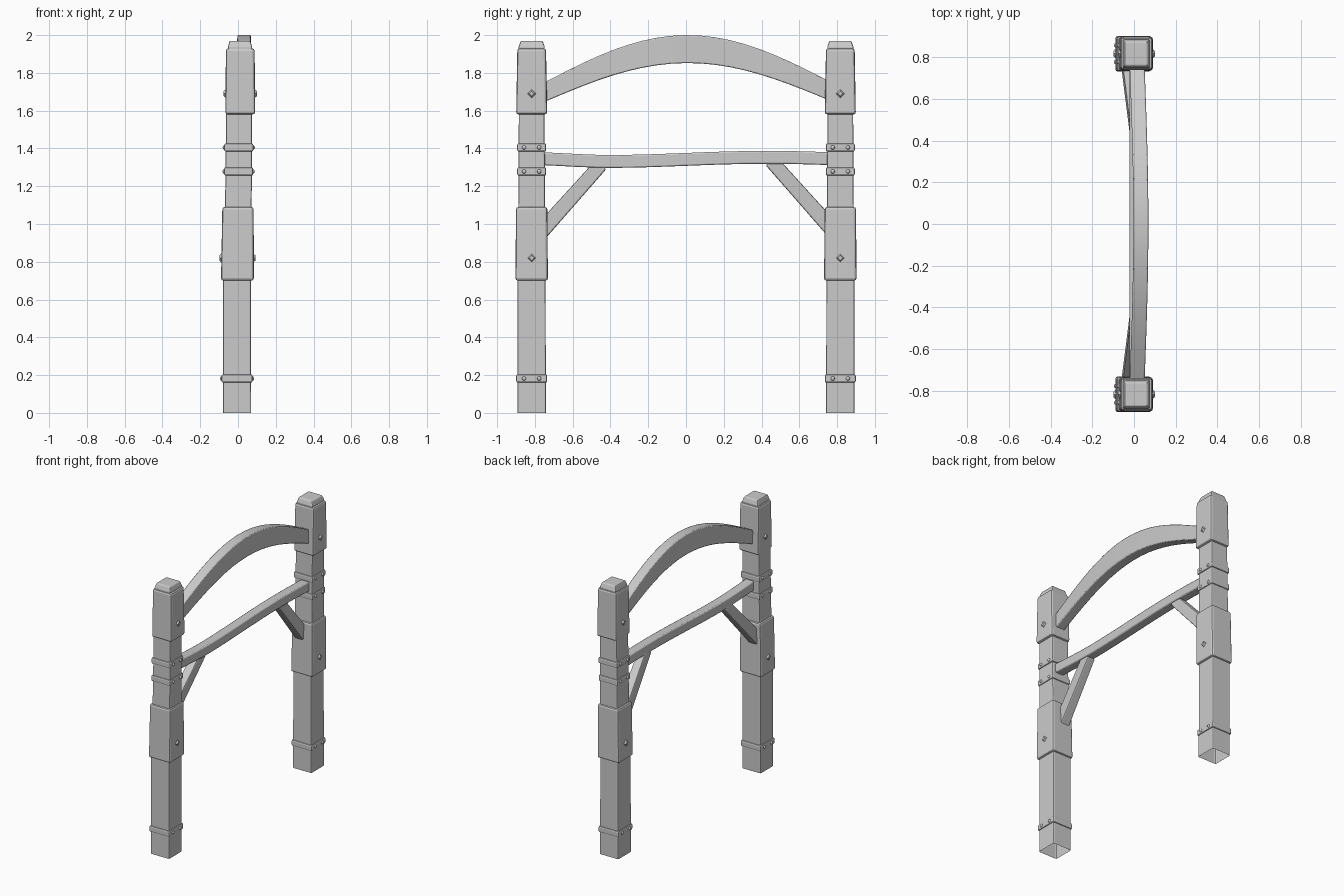
import bpy, bmesh, math
from mathutils import Matrix

if "Cube" in bpy.data.objects:
    bpy.data.objects.remove(bpy.data.objects["Cube"])

def finish(name, bm, bevel=0.0, segments=2):
    bmesh.ops.recalc_face_normals(bm, faces=bm.faces)
    me = bpy.data.meshes.new(name)
    bm.to_mesh(me)
    bm.free()
    ob = bpy.data.objects.new(name, me)
    bpy.context.collection.objects.link(ob)
    if bevel:
        m = ob.modifiers.new("soft_edges", 'BEVEL')
        m.width, m.segments = bevel, segments
        m.limit_method, m.angle_limit = 'ANGLE', math.radians(30)
    return ob

def loft(name, rings, bevel=0.008, open_start=False):
    """Skin a list of four-point rings into a timber."""
    bm = bmesh.new()
    vs = [[bm.verts.new(p) for p in r] for r in rings]
    for a, b in zip(vs, vs[1:]):
        for i in range(4):
            j = (i + 1) % 4
            bm.faces.new((a[i], a[j], b[j], b[i]))
    bm.faces.new(vs[-1])
    if not open_start:
        bm.faces.new(vs[0])
    else:
        # open underside: keep the outside faces pointing outward
        cap = bm.faces.new(vs[0])
        bmesh.ops.recalc_face_normals(bm, faces=bm.faces)
        bmesh.ops.delete(bm, geom=[cap], context='FACES_ONLY')
    return finish(name, bm, bevel)

def level(x, y, z, hx, hy):
    """Horizontal rectangle for upright parts."""
    return [(x - hx, y - hy, z), (x + hx, y - hy, z), (x + hx, y + hy, z), (x - hx, y + hy, z)]

def section(y, x, hx, z0, z1):
    """Vertical rectangle for parts that span along y."""
    return [(x - hx, y, z0), (x + hx, y, z0), (x + hx, y, z1), (x - hx, y, z1)]

def stud(name, x, y, z, side):
    """Diamond peg head with a raised centre."""
    bm = bmesh.new()
    rot = Matrix.Rotation(side * math.pi / 2, 4, 'Y')
    bmesh.ops.create_cone(bm, cap_ends=True, segments=4, radius1=0.03, radius2=0.013, depth=0.018,
                          matrix=Matrix.Translation((x, y, z)) @ rot)
    finish(name, bm)

def rivet(name, x, y, z):
    bm = bmesh.new()
    bmesh.ops.create_uvsphere(bm, u_segments=10, v_segments=6, radius=0.011,
                              matrix=Matrix.Translation((x, y, z)) @ Matrix.Diagonal((0.8, 1, 1, 1)))
    for f in bm.faces:
        f.smooth = True
    finish(name, bm)

for s, tag in ((-1, "left"), (1, "right")):
    Y = s * 0.817
    # slightly leaning, tapering post with open underside
    loft(tag + "_post", [level(-0.005, Y, 0, 0.075, 0.075), level(-0.005, Y, 0.72, 0.074, 0.074),
                         level(0.003, Y, 1.2, 0.07, 0.07), level(0.006, Y, 1.62, 0.068, 0.068)],
         open_start=True)
    # thick sleeves and the stepped cap
    loft(tag + "_lower_sleeve", [level(-0.003, Y, 0.70, 0.087, 0.086),
                                 level(0.0, Y, 1.09, 0.083, 0.083)], 0.013)
    loft(tag + "_upper_sleeve", [level(0.012, Y, 1.58, 0.079, 0.082),
                                 level(0.012, Y, 1.93, 0.076, 0.076)], 0.013)
    loft(tag + "_cap", [level(0.011, Y, 1.90, 0.064, 0.069), level(0.011, Y, 1.938, 0.064, 0.069),
                        level(0.010, Y, 1.97, 0.055, 0.058)], 0.007)
    # riveted bands
    for n, (z, x, h) in enumerate(((0.182, -0.005, 0.082), (1.278, 0.003, 0.077), (1.405, 0.004, 0.077))):
        loft(f"{tag}_band_{n}", [level(x, Y, z - 0.022, h, h), level(x, Y, z + 0.022, h, h)], 0.009)
        for side in (-1, 1):
            for dy in (-0.04, 0.04):
                rivet(f"{tag}_rivet", x + side * h, Y + dy, z)
    # diamond pegs on both broad faces
    for z, x, h in ((0.82, -0.003, 0.087), (1.69, 0.012, 0.079)):
        for side in (-1, 1):
            stud(tag + "_peg", x + side * h, Y, z, side)
    # diagonal brace running from lower sleeve up to the rail
    dz = 0.01 * s
    foot, head = (s * 0.78, 0.955 + dz), (s * 0.45, 1.325 + dz)
    dy, dh = head[0] - foot[0], head[1] - foot[1]
    length = math.hypot(dy, dh)
    ny, nz = -dh / length, dy / length
    rings = []
    for (y, z), x, t in ((foot, -0.025, 0.042), (head, 0.010, 0.037)):
        w = 0.036 if t > 0.04 else 0.03
        rings.append([(x - w, y - ny * t, z - nz * t), (x + w, y - ny * t, z - nz * t),
                      (x + w, y + ny * t, z + nz * t), (x - w, y + ny * t, z + nz * t)])
    loft(tag + "_brace", rings, 0.008)

# arched top beam, bowing slightly toward +x
arch = []
N = 20
for i in range(N + 1):
    y = -0.78 + 1.56 * i / N
    c = math.cos(math.pi * y / 1.5)
    tilt = 0.008 * y
    arch.append(section(y, 0.015 + 0.018 * c, 0.036, 1.652 + 0.2 * c + tilt, 1.755 + 0.245 * c + tilt))
loft("arched_beam", arch, 0.006)

# gently wavy cross rail
rail = []
for i in range(17):
    y = -0.78 + 1.56 * i / 16
    zc = 1.342 + 0.011 * math.sin(math.pi * y / 0.86)
    if y < -0.43:
        zc += 0.008 * min(1, (-0.43 - y) / 0.3)
    rail.append(section(y, 0.013, 0.034, zc - 0.034, zc + 0.034))
loft("cross_rail", rail, 0.007)

# smooth the bevels while keeping broad faces crisp
for ob in bpy.context.scene.objects:
    if any(k in ob.name for k in ("arched", "rail")):
        bpy.ops.object.select_all(action='DESELECT')
        ob.select_set(True)
        bpy.context.view_layer.objects.active = ob
        bpy.ops.object.shade_smooth_by_angle(angle=math.radians(30))
